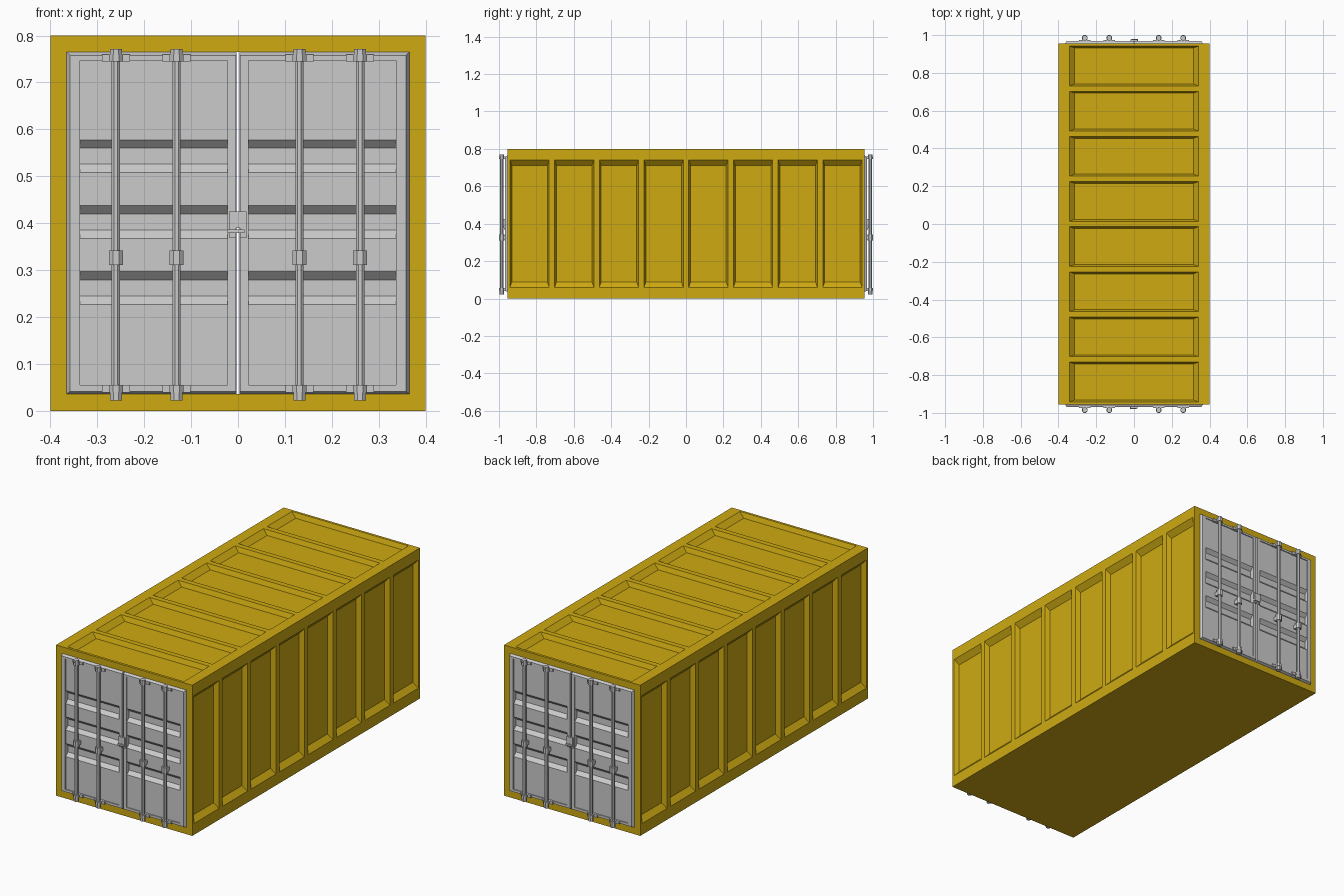
import bpy, bmesh
from math import pi, cos
from mathutils import Vector, Matrix

if "Cube" in bpy.data.objects:
    bpy.data.objects.remove(bpy.data.objects["Cube"])

yellow = bpy.data.materials.new("yellow_paint")
yellow.diffuse_color = (0.62, 0.40, 0.006, 1)
yellow.use_nodes = True
yellow.node_tree.nodes["Principled BSDF"].inputs["Base Color"].default_value = yellow.diffuse_color


class Sheet:
    """Flat surface with sunken areas; P maps (u, v, depth) to a point."""
    def __init__(self, bm, P):
        self.bm, self.P = bm, P
        o = P(0, 0, 0)
        n = (P(1, 0, 0) - o).cross(P(0, 1, 0) - o)
        self.flip = n.dot(o - P(0, 0, 1)) < 0

    def quad(self, pts):
        vs = [self.bm.verts.new(self.P(*p)) for p in pts]
        self.bm.faces.new(vs[::-1] if self.flip else vs)

    def corners(self, r, d):
        u0, u1, v0, v1 = r
        return [(u0, v0, d), (u1, v0, d), (u1, v1, d), (u0, v1, d)]

    def floor(self, r, d=0):
        self.quad(self.corners(r, d))

    def ring(self, outer, d0, inner, d1):
        a, b = self.corners(outer, d0), self.corners(inner, d1)
        for i in range(4):
            j = (i + 1) % 4
            self.quad([a[i], a[j], b[j], b[i]])

    def recess(self, r, run_u, run_v, d0, d1):
        inner = (r[0] + run_u, r[1] - run_u, r[2] + run_v, r[3] - run_v)
        self.ring(r, d0, inner, d1)
        self.floor(inner, d1)


def make(name, bm, mat=None):
    bmesh.ops.remove_doubles(bm, verts=bm.verts, dist=1e-5)
    me = bpy.data.meshes.new(name)
    bm.to_mesh(me)
    bm.free()
    ob = bpy.data.objects.new(name, me)
    bpy.context.collection.objects.link(ob)
    if mat:
        me.materials.append(mat)
    return ob


W, L, H = 0.4, 0.955, 0.8
PITCH, HALF, DEPTH = 0.239, 0.105, 0.025


def ribbed(sheet, full0, full1, v0, v1):
    # eight sunken bays between two plain margins
    sheet.floor((-L, L, full0, v0))
    sheet.floor((-L, L, v1, full1))
    prev = -L
    for i in range(8):
        c = (i - 3.5) * PITCH
        sheet.floor((prev, c - HALF, v0, v1))
        sheet.recess((c - HALF, c + HALF, v0, v1), 0.01, 0.028, 0, DEPTH)
        prev = c + HALF
    sheet.floor((prev, L, v0, v1))


# Container shell: walls, roof, underside and end frames
bm = bmesh.new()
for s in (-1, 1):
    ribbed(Sheet(bm, lambda u, v, d: Vector((s * (W - d), u, v))), 0, H, 0.06, 0.74)
    end = Sheet(bm, lambda u, v, d: Vector((u, s * (L - d), v)))
    opening = (-0.365, 0.365, 0.036, 0.765)
    end.ring((-W, W, 0, H), 0, opening, 0)
    end.ring(opening, 0, opening, 0.03)
ribbed(Sheet(bm, lambda u, v, d: Vector((v, u, H - d))), -W, W, -0.342, 0.342)
Sheet(bm, lambda u, v, d: Vector((v, u, d))).floor((-L, L, -W, W))
make("container_shell", bm, yellow)

front_parts = []

# Door leaves with a framed panel and three pressed grooves
bm = bmesh.new()
for s in (-1, 1):
    door = Sheet(bm, lambda u, v, d: Vector((s * u, -(0.968 - d), v)))
    base, face = (0.003, 0.365, 0.036, 0.765), (0.004, 0.358, 0.042, 0.758)
    panel = (0.022, 0.337, 0.055, 0.747)
    door.ring(base, 0.03, base, 0.013)
    door.ring(base, 0.013, face, 0)
    door.ring(face, 0, panel, 0)
    door.ring(panel, 0, panel, 0.005)
    z = panel[2]
    for c in (0.262, 0.403, 0.543):
        door.floor((0.022, 0.337, z, c - 0.035), 0.005)
        door.recess((0.022, 0.337, c - 0.035, c + 0.035), 0, 0.018, 0.005, 0.023)
        z = c + 0.035
    door.floor((0.022, 0.337, z, panel[3]), 0.005)
front_parts.append(make("front_doors", bm))


def box(bm, x0, x1, y0, y1, z0, z1):
    m = Matrix.Translation(((x0 + x1) / 2, (y0 + y1) / 2, (z0 + z1) / 2))
    m = m @ Matrix.Diagonal((x1 - x0, y1 - y0, z1 - z0, 1))
    bmesh.ops.create_cube(bm, size=1, matrix=m)


def post(bm, x, r, z0, z1):
    # eight-sided upright, r measured to the flat
    m = Matrix.Translation((x, -0.985, (z0 + z1) / 2)) @ Matrix.Rotation(pi / 8, 4, 'Z')
    bmesh.ops.create_cone(bm, cap_ends=True, segments=8, radius1=r / cos(pi / 8),
                          radius2=r / cos(pi / 8), depth=z1 - z0, matrix=m)


# Locking rods, end cams, clamps and brackets
rods, brackets = bmesh.new(), bmesh.new()
for x in (-0.26, -0.131, 0.131, 0.26):
    post(rods, x, 0.009, 0.03, 0.765)
    post(rods, x, 0.013, 0.022, 0.042)
    post(rods, x, 0.013, 0.76, 0.771)
    post(rods, x, 0.015, 0.311, 0.342)
    for z0, z1 in ((0.04, 0.055), (0.745, 0.76)):
        box(brackets, x - 0.03, x + 0.03, -0.975, -0.96, z0, z1)
        post(brackets, x, 0.0145, z0, z1)
    box(brackets, x - 0.012, x + 0.012, -0.985, -0.96, 0.316, 0.337)
front_parts.append(make("front_lock_rods", rods))
front_parts.append(make("front_rod_brackets", brackets))

# Centre latch
bm = bmesh.new()
box(bm, -0.019, 0.018, -0.976, -0.964, 0.39, 0.425)
box(bm, -0.022, 0.014, -0.98, -0.964, 0.379, 0.387)
for s in (-1, 1):
    box(bm, s * 0.011 - 0.007, s * 0.011 + 0.007, -0.974, -0.964, 0.369, 0.392)
front_parts.append(make("front_latch", bm))

# Identical doors on the rear end
for ob in front_parts:
    rear = ob.copy()
    rear.name = ob.name.replace("front", "rear")
    rear.rotation_euler.z = pi
    bpy.context.collection.objects.link(rear)
